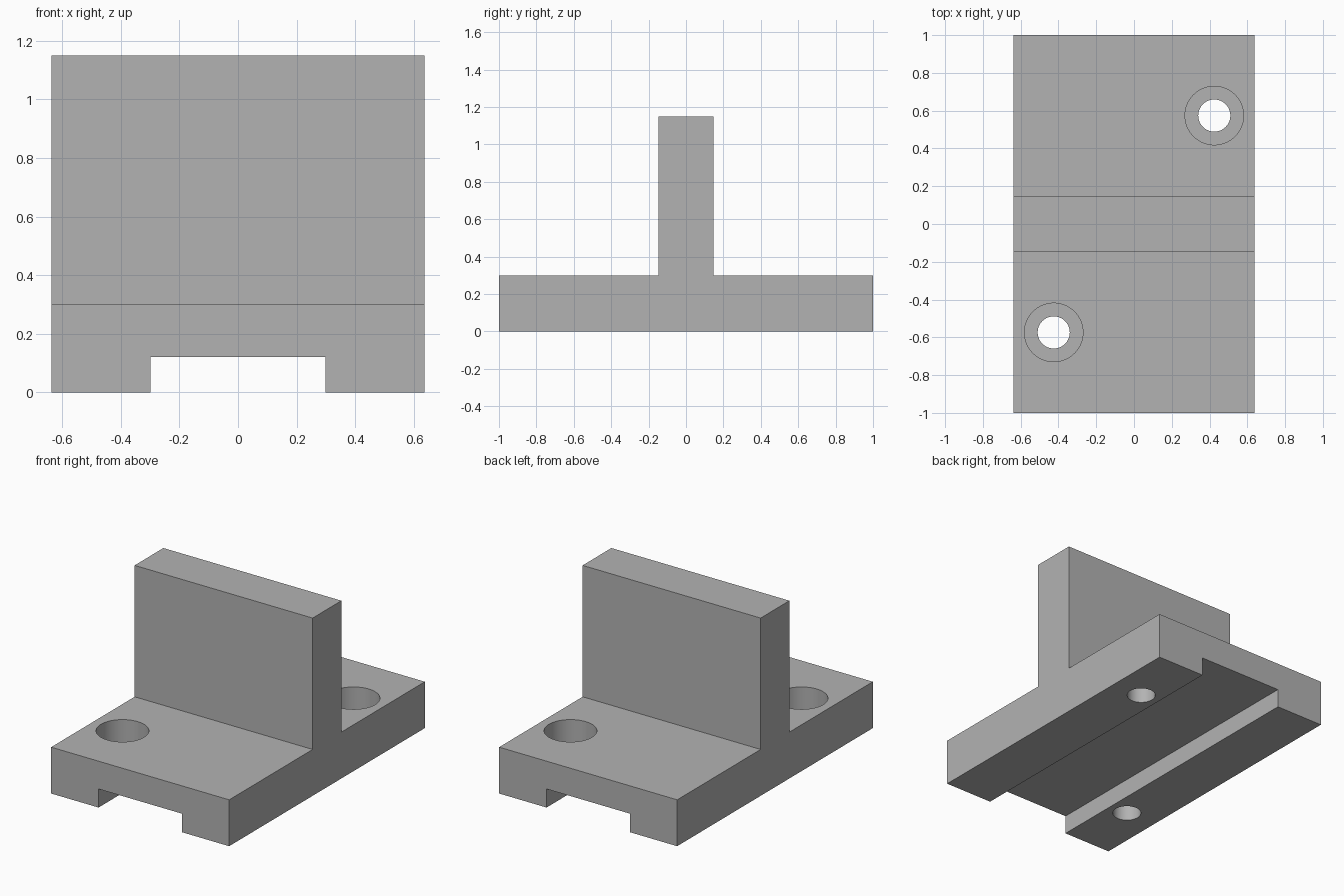
import bpy
import bmesh
import math

default = bpy.data.objects.get("Cube")
if default:
    bpy.data.objects.remove(default, do_unlink=True)

# Overall sizes
HALF_W, HALF_L = 0.637, 1.0
BASE_H, TOTAL_H, WALL = 0.3, 1.15, 0.147
SLOT_HALF, SLOT_H = 0.298, 0.12
HOLE_R, BORE_R, BORE_FLOOR = 0.085, 0.155, 0.14
HOLE_X, HOLE_Y = 0.425, 0.574

grey = bpy.data.materials.new("plain grey")
grey.use_nodes = True
colour = (0.45, 0.45, 0.45, 1)
grey.diffuse_color = colour
grey.node_tree.nodes["Principled BSDF"].inputs["Base Color"].default_value = colour


def extrude_x(name, profile):
    """Extrude a closed (y, z) outline across the full width."""
    bm = bmesh.new()
    face = bm.faces.new([bm.verts.new((-HALF_W, y, z)) for y, z in profile])
    moved = bmesh.ops.extrude_face_region(bm, geom=[face])["geom"]
    verts = [v for v in moved if isinstance(v, bmesh.types.BMVert)]
    bmesh.ops.translate(bm, verts=verts, vec=(2 * HALF_W, 0, 0))
    bmesh.ops.recalc_face_normals(bm, faces=bm.faces)
    mesh = bpy.data.meshes.new(name)
    bm.to_mesh(mesh)
    bm.free()
    obj = bpy.data.objects.new(name, mesh)
    bpy.context.collection.objects.link(obj)
    mesh.materials.append(grey)
    return obj


def cut(target, cutter):
    """Subtract the active cutter and discard it."""
    cutter.hide_render = True
    cutter.data.materials.append(grey)
    mod = target.modifiers.new("cut", 'BOOLEAN')
    mod.operation = 'DIFFERENCE'
    mod.solver = 'EXACT'
    mod.object = cutter
    bpy.context.view_layer.objects.active = target
    bpy.ops.object.modifier_apply(modifier=mod.name)
    bpy.data.objects.remove(cutter, do_unlink=True)


def cut_cylinder(target, x, y, radius, bottom):
    top = BASE_H + 0.1
    bpy.ops.mesh.primitive_cylinder_add(
        vertices=64, radius=radius, depth=top - bottom,
        location=(x, y, (top + bottom) / 2))
    cut(target, bpy.context.object)


# Base plate and upright wall as one T-shaped body
half = [(HALF_L, 0), (HALF_L, BASE_H), (WALL, BASE_H), (WALL, TOTAL_H)]
bracket = extrude_x("t_bracket", half + [(-y, z) for y, z in reversed(half)])

# Lengthwise channel under the base
bpy.ops.mesh.primitive_cube_add(size=2)
channel = bpy.context.object
channel.scale = (SLOT_HALF, HALF_L + 0.2, SLOT_H)
bpy.context.view_layer.update()
cut(bracket, channel)

# Counterbored bolt holes on opposite corners
for side in (-1, 1):
    cut_cylinder(bracket, side * HOLE_X, side * HOLE_Y, BORE_R, BORE_FLOOR)
    cut_cylinder(bracket, side * HOLE_X, side * HOLE_Y, HOLE_R, -0.1)

bpy.ops.object.select_all(action='DESELECT')
bracket.select_set(True)
bpy.context.view_layer.objects.active = bracket
bpy.ops.object.shade_smooth_by_angle(angle=math.radians(30))
